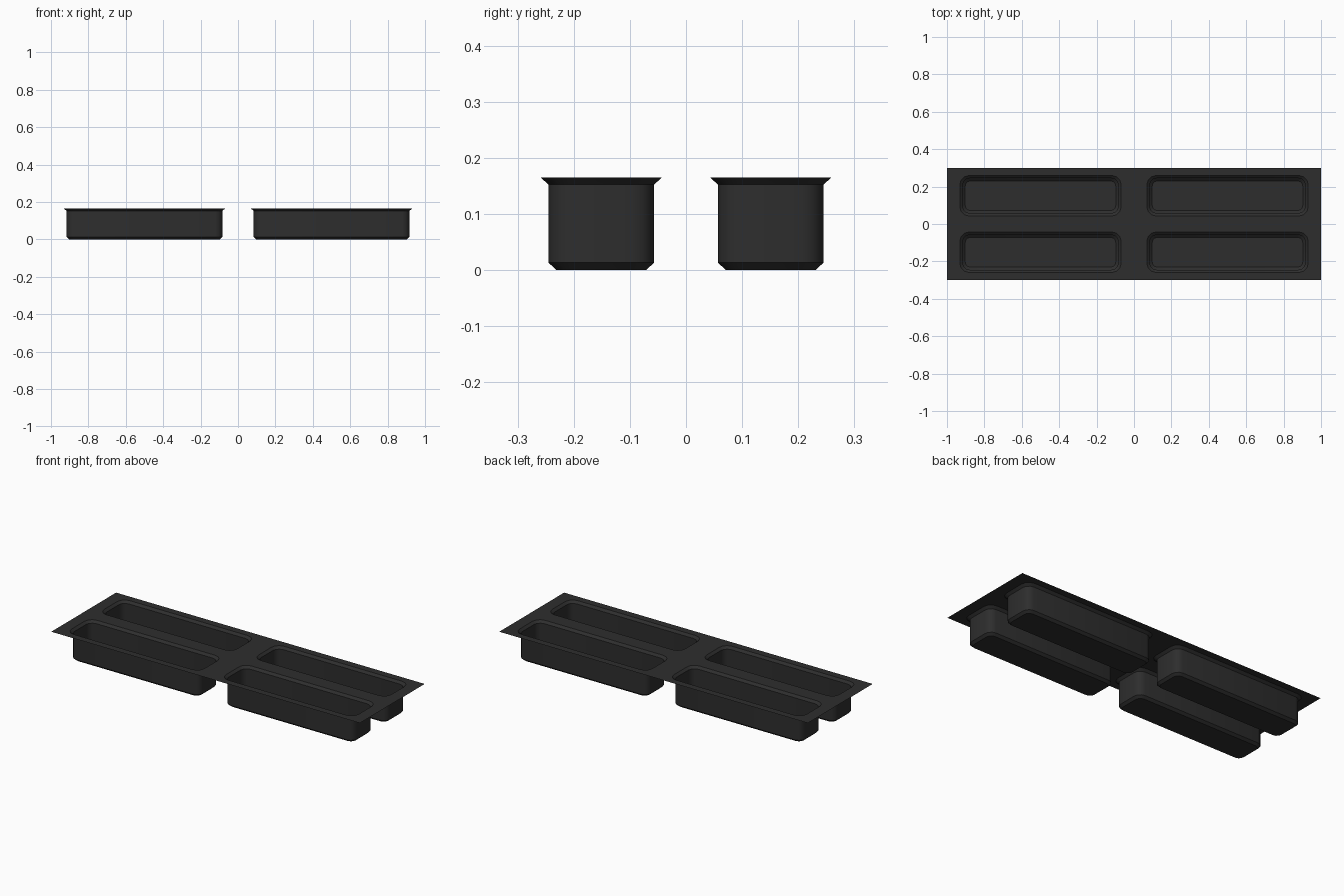
import bpy, bmesh, math
from mathutils import Vector

cube = bpy.data.objects.get("Cube")
if cube:
    bpy.data.objects.remove(cube, do_unlink=True)

# Single dark plastic colour
plastic = bpy.data.materials.new("black plastic")
plastic.use_nodes = True
colour = (0.027, 0.027, 0.027, 1)
plastic.diffuse_color = colour
bsdf = plastic.node_tree.nodes["Principled BSDF"]
bsdf.inputs["Base Color"].default_value = colour
bsdf.inputs["Roughness"].default_value = 0.6

TOP = 0.165
CENTRE = Vector((0.5, 0.151))
STEPS = 3                       # segments per rounded corner
CORNERS = [(1, 1), (-1, 1), (-1, -1), (1, -1)]


def rounded_loop(bm, half_x, half_y, radius, z):
    """Ring of vertices around a rounded rectangle, corner by corner."""
    ring = []
    for i, (sx, sy) in enumerate(CORNERS):
        for k in range(STEPS + 1):
            a = math.pi / 2 * (i + k / STEPS)
            x = CENTRE.x + sx * (half_x - radius) + radius * math.cos(a)
            y = CENTRE.y + sy * (half_y - radius) + radius * math.sin(a)
            ring.append(bm.verts.new((x, y, z)))
    return ring


bm = bmesh.new()

# Pocket: flared lip, upright wall, bevelled foot and flat floor
rings = [rounded_loop(bm, *p) for p in (
    (0.431, 0.108, 0.048, TOP),
    (0.417, 0.094, 0.040, 0.152),
    (0.417, 0.094, 0.040, 0.013),
    (0.403, 0.080, 0.030, 0.0))]
count = len(rings[0])
for upper, lower in zip(rings, rings[1:]):
    for i in range(count):
        j = (i + 1) % count
        bm.faces.new((upper[i], upper[j], lower[j], lower[i]))
bm.faces.new(rings[-1])

# Flat sheet around the pocket: a fan at each corner, a quad along each side
rim = rings[0]
sheet = [bm.verts.new((0.5 + sx * 0.5, 0.15 + sy * 0.15, TOP)) for sx, sy in CORNERS]
for c in range(4):
    start = c * (STEPS + 1)
    for k in range(STEPS):
        bm.faces.new((sheet[c], rim[start + k + 1], rim[start + k]))
    end = start + STEPS
    bm.faces.new((sheet[c], sheet[(c + 1) % 4], rim[(end + 1) % count], rim[end]))

bmesh.ops.recalc_face_normals(bm, faces=bm.faces)
bm.faces.ensure_lookup_table()
if sum(f.normal.z * f.calc_area() for f in bm.faces) < 0:
    bmesh.ops.reverse_faces(bm, faces=bm.faces)

mesh = bpy.data.meshes.new("tray")
bm.to_mesh(mesh)
bm.free()
mesh.materials.append(plastic)
tray = bpy.data.objects.new("four_pocket_tray", mesh)
bpy.context.collection.objects.link(tray)

# Smooth the rounded corners, keep lips and feet crisp
bpy.ops.object.select_all(action="DESELECT")
tray.select_set(True)
bpy.context.view_layer.objects.active = tray
bpy.ops.object.shade_smooth_by_angle(angle=math.radians(35))

# One quarter repeated across both axes
mirror = tray.modifiers.new("mirror", "MIRROR")
mirror.use_axis = (True, True, False)
mirror.use_clip = True
